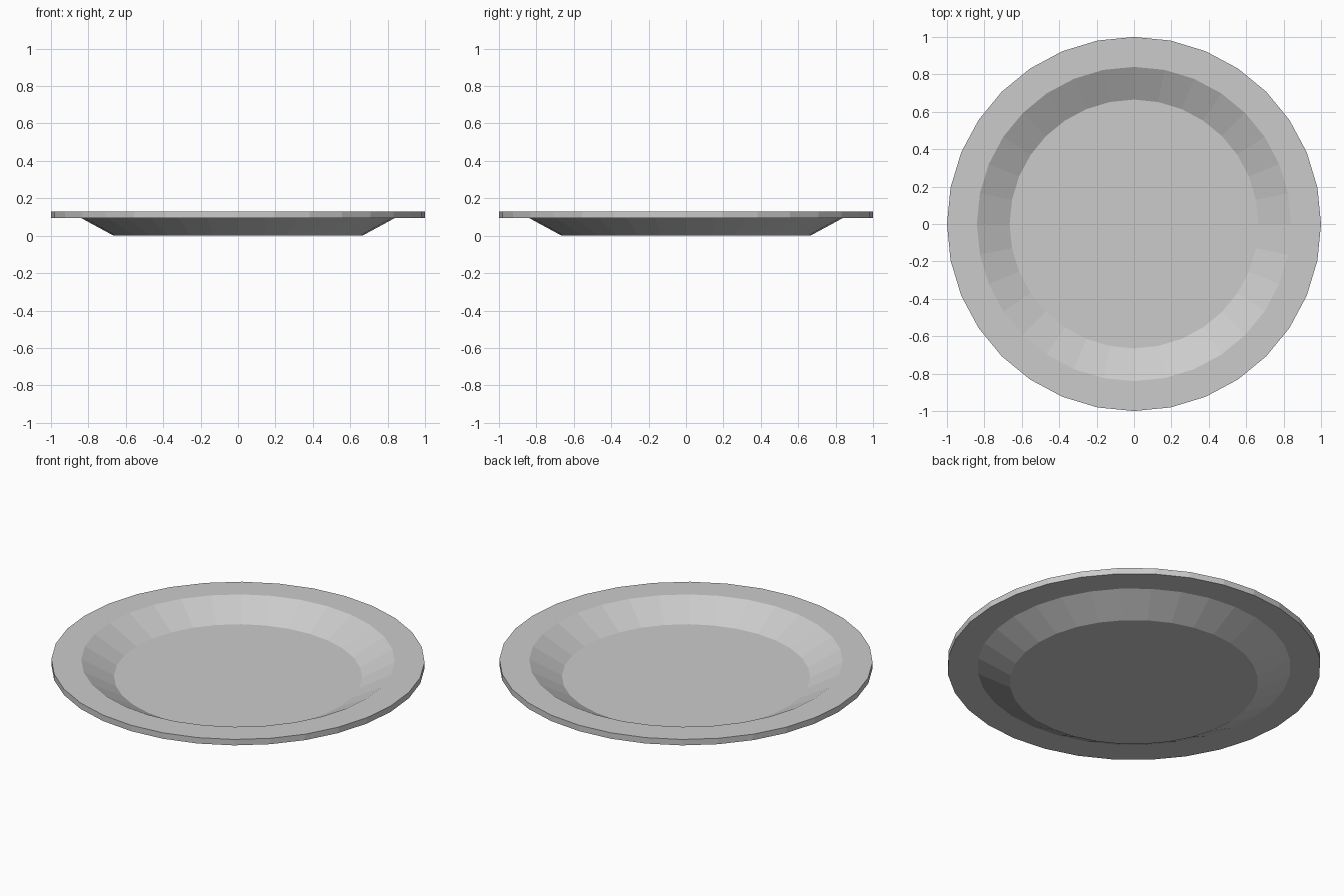
import bpy, bmesh
from math import cos, sin, tau

if "Cube" in bpy.data.objects:
    bpy.data.objects.remove(bpy.data.objects["Cube"])

SIDES = 32
THICK = 0.035

# Plate outline (radius, height): underside outward, then top side back inward
under = [(0.665, 0.0), (0.84, 0.095), (1.0, 0.095)]
profile = under + [(r, z + THICK) for r, z in reversed(under)]

bm = bmesh.new()
rings = [[bm.verts.new((r * cos(tau * i / SIDES), r * sin(tau * i / SIDES), z))
          for i in range(SIDES)] for r, z in profile]

# Sloped wall, rim and edge
for a, b in zip(rings, rings[1:]):
    for i in range(SIDES):
        j = (i + 1) % SIDES
        bm.faces.new((a[i], a[j], b[j], b[i]))

# Flat base and floor
bm.faces.new(rings[0])
bm.faces.new(rings[-1])
bmesh.ops.recalc_face_normals(bm, faces=bm.faces)

mesh = bpy.data.meshes.new("plate")
bm.to_mesh(mesh)
bm.free()
bpy.context.collection.objects.link(bpy.data.objects.new("plate", mesh))
